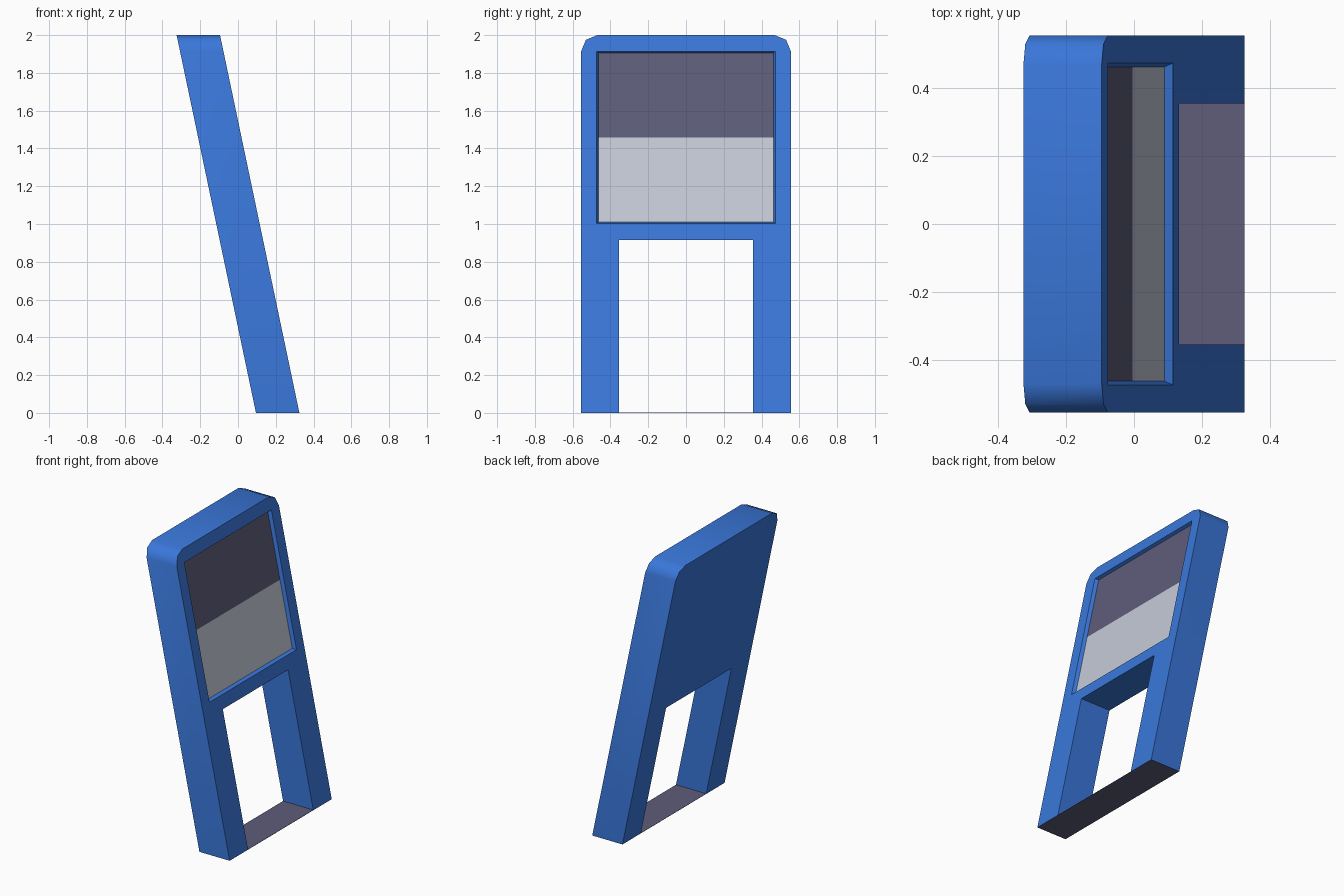
import bpy, bmesh, math

if "Cube" in bpy.data.objects:
    bpy.data.objects.remove(bpy.data.objects["Cube"])

FRONT, BACK, FLOOR = 0.325, 0.095, 0.302   # x at ground level of each leaning plane
LEAN = 0.21


def pt(x0, y, z):
    """Point on a leaning plane."""
    return (x0 - LEAN * z, y, z)


def material(name, rgb):
    m = bpy.data.materials.new(name)
    m.diffuse_color = (*rgb, 1)
    m.use_nodes = True
    m.node_tree.nodes["Principled BSDF"].inputs["Base Color"].default_value = m.diffuse_color
    return m


blue = material("blue", (0.042, 0.185, 0.70))
purple = material("dark purple grey", (0.113, 0.109, 0.195))
pale = material("pale grey", (0.55, 0.59, 0.68))


def make(name, bm, mat):
    me = bpy.data.meshes.new(name)
    bm.to_mesh(me)
    bm.free()
    me.materials.append(mat)
    ob = bpy.data.objects.new(name, me)
    bpy.context.collection.objects.link(ob)
    return ob


def rect(hw, z0, z1):
    return [(-hw, z0), (hw, z0), (hw, z1), (-hw, z1)]


def loop(bm, x0, prof):
    vs = [bm.verts.new(pt(x0, y, z)) for y, z in prof]
    es = [bm.edges.new((vs[i], vs[(i + 1) % len(vs)])) for i in range(len(vs))]
    return vs, es


def bridge(bm, a, b, skip=lambda v, w: False):
    for i in range(len(a)):
        j = (i + 1) % len(a)
        if not skip(a[i], a[j]):
            bm.faces.new((a[i], a[j], b[j], b[i]))


# Frame: sheared board with two legs, rounded top and tapered recess
half = [(0.355, 0.915), (0.355, 0), (0.555, 0), (0.555, 1.915), (0.53, 1.975), (0.47, 2.0)]
outline = half + [(-y, z) for y, z in reversed(half)]
bm = bmesh.new()
front, fe = loop(bm, FRONT, outline)
back, be = loop(bm, BACK, outline)
rim, re = loop(bm, FRONT, rect(0.473, 1.003, 1.914))
inner, ie = loop(bm, FLOOR, rect(0.462, 1.011, 1.906))
# leg bottoms are left open for the base plate
bridge(bm, front, back, lambda v, w: v.co.z == 0 and w.co.z == 0)
bridge(bm, rim, inner)
bmesh.ops.triangle_fill(bm, edges=fe + re, use_beauty=True)
bmesh.ops.triangle_fill(bm, edges=be, use_beauty=True)
caps = [bm.faces.new(inner)]
for i in range(len(front)):
    j = (i + 1) % len(front)
    if front[i].co.z == 0 and front[j].co.z == 0:
        caps.append(bm.faces.new((front[i], front[j], back[j], back[i])))
bmesh.ops.recalc_face_normals(bm, faces=bm.faces[:])
bmesh.ops.delete(bm, geom=caps, context='FACES_ONLY')
frame = make("frame", bm, blue)
bpy.context.view_layer.objects.active = frame
frame.select_set(True)
bpy.ops.object.shade_smooth_by_angle(angle=math.radians(50))

# Two-tone panel at the bottom of the recess
for name, z0, z1, mat in (("lower_panel", 1.011, 1.458, pale), ("upper_panel", 1.458, 1.906, purple)):
    bm = bmesh.new()
    vs, _ = loop(bm, FLOOR, rect(0.462, z0, z1))
    bm.faces.new(vs)
    make(name, bm, mat)

# Thin base plate under and between the legs
bm = bmesh.new()
bmesh.ops.create_cube(bm, size=1)
for v in bm.verts:
    v.co = (FRONT if v.co.x > 0 else BACK, math.copysign(0.555, v.co.y), 0.002 if v.co.z > 0 else 0)
    if v.co.z > 0:
        v.co.x -= LEAN * v.co.z
    v.co.y *= 0.999
make("base_plate", bm, purple)
